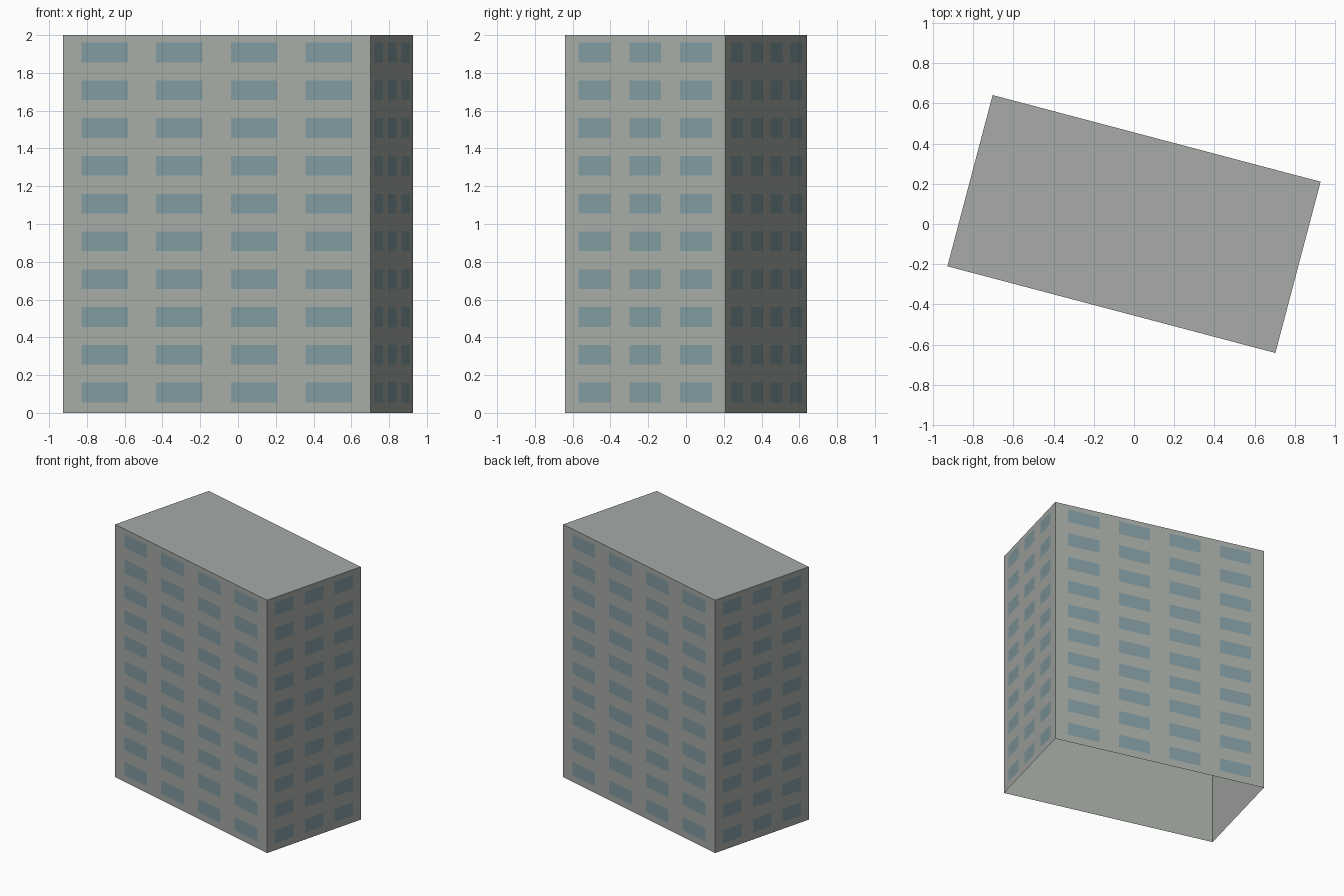
import bpy
import bmesh
from math import radians
from mathutils import Matrix, Vector

LENGTH, DEPTH, HEIGHT = 1.686, 0.88, 2.0
TURN = Matrix.Rotation(radians(-14.8), 4, "Z")
FLOORS = 10

if "Cube" in bpy.data.objects:
    bpy.data.objects.remove(bpy.data.objects["Cube"], do_unlink=True)


def make_material(name, rgb):
    mat = bpy.data.materials.new(name)
    mat.use_nodes = True
    colour = (*rgb, 1.0)
    mat.diffuse_color = colour
    bsdf = mat.node_tree.nodes["Principled BSDF"]
    bsdf.inputs["Base Color"].default_value = colour
    bsdf.inputs["Roughness"].default_value = 0.9
    return mat


def make_object(name, bm, mat):
    bm.transform(TURN)
    mesh = bpy.data.meshes.new(name)
    bm.to_mesh(mesh)
    bm.free()
    mesh.materials.append(mat)
    obj = bpy.data.objects.new(name, mesh)
    bpy.context.collection.objects.link(obj)
    return obj


concrete = make_material("pale concrete", (0.385, 0.41, 0.38))
glass = make_material("blue grey glass", (0.22, 0.325, 0.355))

# Building shell: a box with an open underside
bm = bmesh.new()
bmesh.ops.create_cube(bm, size=1.0)
bmesh.ops.scale(bm, vec=(LENGTH, DEPTH, HEIGHT), verts=bm.verts)
bmesh.ops.translate(bm, vec=(0, 0, HEIGHT / 2), verts=bm.verts)
underside = [f for f in bm.faces if f.normal.z < -0.5]
bmesh.ops.delete(bm, geom=underside, context="FACES_ONLY")
make_object("building_shell", bm, concrete)


# Windows: a grid of thin panes on each wall
def add_windows(name, turn, span, distance, columns, pitch, width):
    bm = bmesh.new()
    half_w, half_h = width * span / 2, 0.052
    spin = Matrix.Rotation(radians(turn), 4, "Z")
    for floor in range(FLOORS):
        z = 0.108 + 0.2 * floor
        for col in range(columns):
            x = (col - (columns - 1) / 2) * pitch * span
            corners = [(-1, -1), (1, -1), (1, 1), (-1, 1)]
            bm.faces.new([
                bm.verts.new(spin @ Vector((x + sx * half_w, -distance, z + sz * half_h)))
                for sx, sz in corners
            ])
    make_object(name, bm, glass)


GAP = 0.002
for side, turn in (("front", 0), ("back", 180)):
    add_windows(side + "_windows", turn, LENGTH, DEPTH / 2 + GAP, 4, 0.2425, 0.15)
for side, turn in (("left", 90), ("right", -90)):
    add_windows(side + "_windows", turn, DEPTH, LENGTH / 2 + GAP, 3, 0.316, 0.197)
